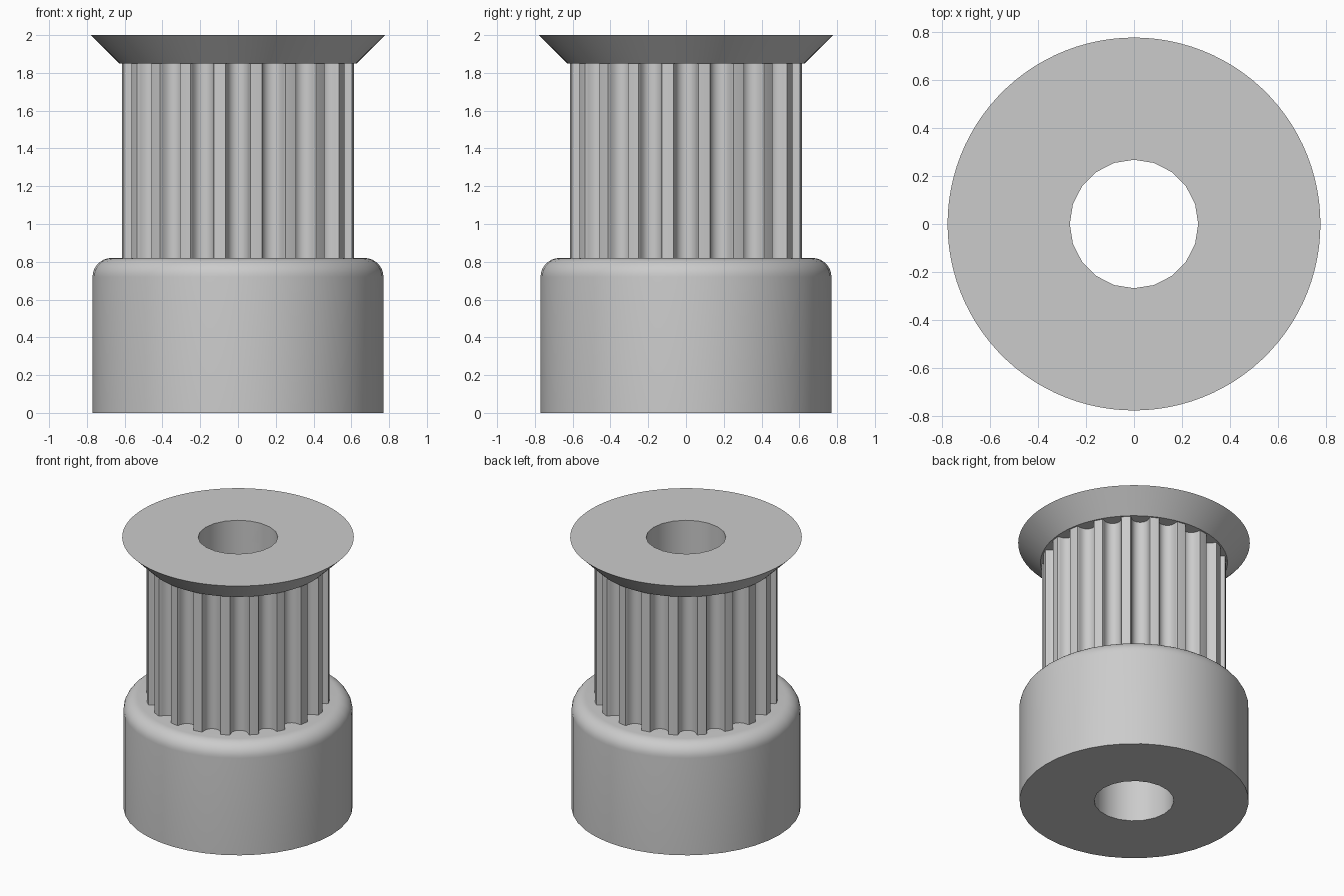
import bpy
import bmesh
from math import sin, cos, pi, radians

default_cube = bpy.data.objects.get("Cube")
if default_cube:
    bpy.data.objects.remove(default_cube, do_unlink=True)

TEETH = 20
BORE_RADIUS = 0.268
TOOTH_RADIUS = 0.618
HUB_TOP = 0.82
FLANGE_BOTTOM = 1.85

# One grey metal for the whole pulley
metal = bpy.data.materials.new("grey metal")
metal.use_nodes = True
GREY = (0.6, 0.6, 0.6, 1.0)
metal.diffuse_color = GREY
metal.node_tree.nodes["Principled BSDF"].inputs["Base Color"].default_value = GREY


def circle(radius, sides):
    return [(radius * cos(2 * pi * i / sides), radius * sin(2 * pi * i / sides))
            for i in range(sides)]


def solid(name, layers):
    """Closed solid skinned through (outline, height) layers."""
    bm = bmesh.new()
    rings = [[bm.verts.new((x, y, z)) for x, y in outline] for outline, z in layers]
    for low, high in zip(rings, rings[1:]):
        n = len(low)
        for i in range(n):
            j = (i + 1) % n
            bm.faces.new((low[i], low[j], high[j], high[i]))
    bm.faces.new(rings[0][::-1])
    bm.faces.new(rings[-1])
    mesh = bpy.data.meshes.new(name)
    bm.to_mesh(mesh)
    bm.free()
    mesh.materials.append(metal)
    obj = bpy.data.objects.new(name, mesh)
    bpy.context.collection.objects.link(obj)
    return obj


# Hub with a rounded top shoulder
FILLET = 0.1
HUB_RADIUS = 0.77
hub_layers = [(circle(HUB_RADIUS, 40), 0)]
for step in range(9):
    a = pi / 2 * step / 8
    hub_layers.append((circle(HUB_RADIUS - FILLET * (1 - cos(a)), 40),
                       HUB_TOP - FILLET * (1 - sin(a))))
hub = solid("hub", hub_layers)

# Toothed barrel: half of a rounded belt groove as (half width, depth), mirrored
half_groove = [(0.0757, 0), (0.0656, 0.0038), (0.0606, 0.0132), (0.0586, 0.0241),
               (0.0554, 0.0347), (0.0511, 0.0449), (0.0457, 0.0546),
               (0.0363, 0.0645), (0.0252, 0.0716), (0.0129, 0.0759)]
groove = ([(-w, d) for w, d in half_groove] + [(0, 0.0774)]
          + [(w, d) for w, d in reversed(half_groove)])
mouth = half_groove[0][0]
rim = (TOOTH_RADIUS ** 2 - mouth ** 2) ** 0.5
barrel_outline = []
for tooth in range(TEETH):
    a = 2 * pi * tooth / TEETH
    for w, d in groove:
        # the groove floor is measured from the outer radius
        r = TOOTH_RADIUS - d if d > 0 else rim
        barrel_outline.append((r * cos(a) - w * sin(a), r * sin(a) + w * cos(a)))
barrel = solid("toothed_barrel", [(barrel_outline, HUB_TOP), (barrel_outline, FLANGE_BOTTOM)])

# Flared belt flange
flange = solid("flange", [(circle(0.628, 100), FLANGE_BOTTOM), (circle(0.778, 100), 2.0)])

# Shaft bore through every part
cutter = solid("bore_cutter", [(circle(BORE_RADIUS, 20), -0.5), (circle(BORE_RADIUS, 20), 2.5)])
cutter.hide_render = True
for part in (hub, barrel, flange):
    cut = part.modifiers.new("bore", 'BOOLEAN')
    cut.operation = 'DIFFERENCE'
    cut.solver = 'EXACT'
    cut.object = cutter
    bpy.ops.object.select_all(action='DESELECT')
    part.select_set(True)
    bpy.context.view_layer.objects.active = part
    bpy.ops.object.modifier_apply(modifier=cut.name)
    bpy.ops.object.shade_smooth_by_angle(angle=radians(30))
bpy.data.objects.remove(cutter, do_unlink=True)
